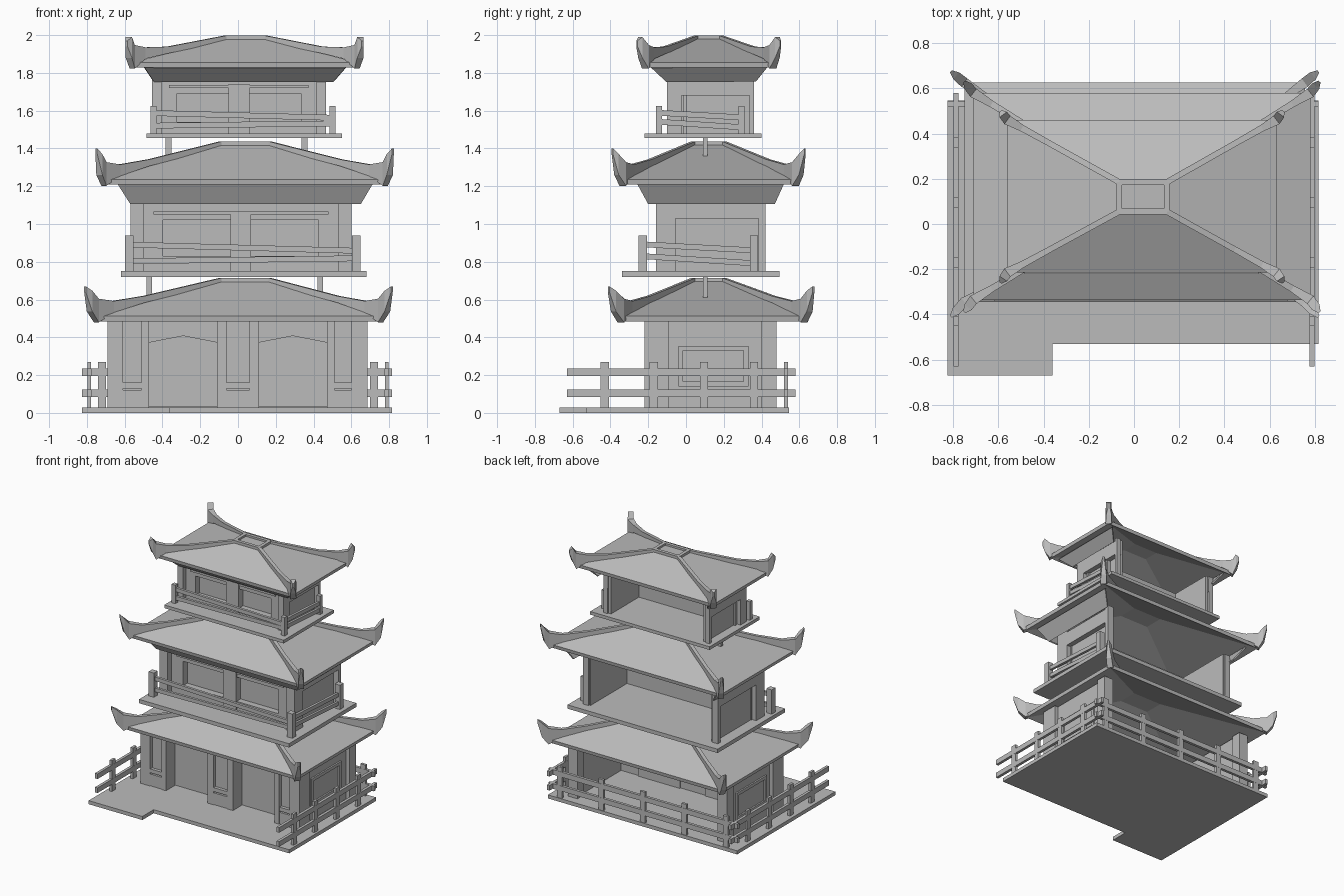
import bpy, bmesh
from mathutils import Vector

cube = bpy.data.objects.get("Cube")
if cube:
    bpy.data.objects.remove(cube, do_unlink=True)

GREY = (0.5, 0.5, 0.5, 1)
mat = bpy.data.materials.new("plain grey")
mat.use_nodes = True
mat.diffuse_color = GREY
mat.node_tree.nodes["Principled BSDF"].inputs["Base Color"].default_value = GREY


def finish(name, bm):
    bmesh.ops.recalc_face_normals(bm, faces=bm.faces)
    me = bpy.data.meshes.new(name)
    bm.to_mesh(me)
    bm.free()
    me.materials.append(mat)
    ob = bpy.data.objects.new(name, me)
    bpy.context.collection.objects.link(ob)
    return ob


def box(name, x, y, z):
    bm = bmesh.new()
    bmesh.ops.create_cube(bm, size=1)
    for v in bm.verts:
        v.co = [r[0] + (c + 0.5) * (r[1] - r[0]) for c, r in zip(v.co, (x, y, z))]
    return finish(name, bm)


def strip(name, points, widths, heights):
    """Rectangular section swept along a path, widths level, heights along z."""
    bm = bmesh.new()
    pts = [Vector(p) for p in points]
    rings = []
    for i, p in enumerate(pts):
        d = pts[min(i + 1, len(pts) - 1)] - pts[max(i - 1, 0)]
        side = Vector((d.y, -d.x, 0)).normalized() * widths[i] / 2
        up = Vector((0, 0, heights[i] / 2))
        rings.append([bm.verts.new(p + s) for s in
                      (side + up, up - side, -side - up, side - up)])
    for a, b in zip(rings, rings[1:]):
        for k in range(4):
            bm.faces.new((a[k], a[k - 1], b[k - 1], b[k]))
    bm.faces.new(rings[0])
    bm.faces.new(rings[-1])
    return finish(name, bm)


def beam(name, p, q, w=0.02, h=0.03):
    return strip(name, (p, q), (w, w), (h, h))


def corners(x, y, z):
    return [Vector((x[i], y[j], z)) for i, j in ((0, 0), (1, 0), (1, 1), (0, 1))]


def roof(name, ridge_x, ridge_y, eave_x, eave_y, tip_x, tip_y, z_ridge, z_eave, z_tip):
    top = corners(ridge_x, ridge_y, z_ridge)
    end = corners(eave_x, eave_y, z_eave)
    tip = corners(tip_x, tip_y, z_tip - 0.015)
    # Hollow hipped sheet
    bm = bmesh.new()
    vt, ve = ([bm.verts.new(p) for p in ring] for ring in (top, end))
    bm.faces.new(vt)
    for k in range(4):
        n = (k + 1) % 4
        bm.faces.new((vt[k], ve[k], ve[n], vt[n]))
    ob = finish(name, bm)
    if ob.data.polygons[0].normal.z < 0:
        ob.data.flip_normals()
    ob.modifiers.new("thickness", 'SOLIDIFY').thickness = 0.028
    # Hip ribs that deepen into upturned horns, and the ridge rim
    for k in range(4):
        path = [top[k], top[k].lerp(end[k], 0.62), top[k].lerp(end[k], 0.87),
                end[k].copy(), end[k].lerp(tip[k], 0.6), tip[k]]
        path[1].z += 0.018
        for p, rise in zip(path[2:5], (0.05, 0.03, 0.08)):
            p.z = z_eave + rise
        strip(name + "_hip_rib", path, (0.026, 0.026, 0.03, 0.045, 0.04, 0.012),
              (0.03, 0.035, 0.06, 0.125, 0.11, 0.03))
        beam(name + "_ridge_rim", top[k], top[(k + 1) % 4], 0.026, 0.03)


def soffit(name, upper, lower):
    """Flared band between the wall tops and the eaves, open at the back."""
    bm = bmesh.new()
    a, b = ([bm.verts.new(p) for p in corners(*r)] for r in (upper, lower))
    for k in (0, 1, 3):
        n = (k + 1) % 4
        bm.faces.new((a[k], a[n], b[n], b[k]))
    finish(name, bm).modifiers.new("thickness", 'SOLIDIFY').thickness = 0.01


# Ground slab with a step at the front
bm = bmesh.new()
outline = [(-.825, -.67), (-.36, -.67), (-.36, -.53), (.815, -.53), (.815, .545), (-.825, .545)]
base = bm.faces.new([bm.verts.new((x, y, 0)) for x, y in outline])
ext = bmesh.ops.extrude_face_region(bm, geom=[base])
bmesh.ops.translate(bm, vec=(0, 0, 0.028),
                    verts=[v for v in ext["geom"] if isinstance(v, bmesh.types.BMVert)])
finish("ground_slab", bm)

# Ground storey: three front piers, recessed arched doors, side walls, open back
Z0 = (0.02, 0.5)
for name, x0, x1, p0, p1 in (("left_end", .47, .685, .51, .60), ("middle", -.11, .11, -.06, .06),
                             ("right_end", -.69, -.47, -.61, -.51)):
    box(name + "_pier", (x0, x1), (-.19, -.09), Z0)
    for a, b in ((x0, p0), (p1, x1)):
        box(name + "_pier_post", (a, b), (-.22, -.12), Z0)
    box(name + "_pier_rail", (p0, p1), (-.215, -.17), (.13, .16))
    box(name + "_pier_foot", (p0, p1), (-.215, -.17), (.02, .12))
for x0, x1 in ((-.47, -.11), (.11, .47)):
    box("door_wall", (x0, x1), (-.10, -.08), Z0)
    bm = bmesh.new()
    arch = [(x0, .03), (x1, .03), (x1, .375), ((x0 + x1) / 2, .41), (x0, .375)]
    bm.faces.new([bm.verts.new((x, -.108, z)) for x, z in arch])
    finish("arched_door", bm).modifiers.new("thickness", 'SOLIDIFY').thickness = 0.008
for s, xo in ((1, .685), (-1, -.69)):
    box("side_front_post", sorted((xo, xo - s * .08)), (-.22, -.14), Z0)
    box("side_back_post", sorted((xo, xo - s * .08)), (.40, .48), Z0)
    xi = xo - s * .03
    box("side_wall", sorted((xi, xi - s * .03)), (-.14, .40), Z0)
    for y, z in (((-.04, .33), (.33, .355)), ((-.04, .33), (.14, .165)),
                 ((-.04, -.015), (.14, .355)), ((.305, .33), (.14, .355))):
        box("side_window_frame", sorted((xi, xi + s * .012)), y, z)

# Ground fence along the sides and back
for z in (.105, .215):
    for x in (-.787, .787):
        beam("side_fence_rail", (x, -.63, z), (x, .58, z), .022, .04)
    beam("back_fence_rail", (-.825, .53, z), (.815, .53, z), .022, .04)
for y in (-.43, -.17, .095, .36):
    for x in (-.787, .787):
        box("side_fence_post", (x - .01, x + .01), (y - .022, y + .022), (.02, .27))
for x in (-.72, -.36, 0, .36, .72):
    box("back_fence_post", (x - .022, x + .022), (.52, .54), (.02, .27))

roof("lower_roof", (-.09, .165), (.04, .20), (-.75, .755), (-.345, .625),
     (-.81, .815), (-.41, .675), .70, .512, .67)


def storey(name, px, py, z, t, wx, wy, top, pillar, rail_x, rail_y, post_h, win, legs):
    """Upper storey: floor plate, walls with an open back, and a balcony rail."""
    floor = z + t
    box(name + "_floor", px, py, (z, floor))
    h = (floor - .005, top + .05)
    cx, w = sum(wx) / 2, pillar
    yw = wy[0] + w * .7
    for s, xo in ((-1, wx[0]), (1, wx[1])):
        box(name + "_front_pillar", sorted((xo, xo - s * w)), (wy[0], wy[0] + w * 1.5), h)
        box(name + "_back_pillar", sorted((xo, xo - s * w * .7)), (wy[1] - w * .5, wy[1]), h)
        xi = xo - s * .04
        box(name + "_side_wall", sorted((xi, xi - s * .02)), (yw, wy[1] - .01), h)
        box(name + "_side_beam", sorted((xo, xi)), (yw, wy[1]), (top - .08, top + .03))
    # Front wall with two deep window bays
    box(name + "_front_wall", (wx[0] + w / 2, wx[1] - w / 2), (yw + .05, yw + .07), h)
    x0, x1 = wx[0] + w, wx[1] - w
    inset = (x1 - x0) * .1
    box(name + "_lintel", (x0, x1), (yw, yw + .06), (win[1], h[1]))
    box(name + "_sill", (x0, x1), (yw, yw + .06), (floor - .005, win[0]))
    for a, b in ((x0, x0 + inset), (cx - .05, cx + .05), (x1 - inset, x1)):
        box(name + "_window_jamb", (a, b), (yw, yw + .06), (floor, top))
    box(name + "_middle_post", (cx - .055, cx + .055), (yw - .015, yw), (floor, win[1] + .05))
    box(name + "_head_trim", (x0 + inset / 2, x1 - inset / 2), (yw - .01, yw),
        (win[1] + .03, win[1] + .045))
    # Balcony posts and slightly tilted rails along the front and the left side
    r = w * .32
    (ax, bx), (ay, by) = rail_x, rail_y
    for x, y in ((ax, ay), (bx, ay), (bx, by)):
        box(name + "_rail_post", (x - r, x + r), (y - r, y + r), (floor - .005, floor + post_h))
    for za, zb in ((.74, .57), (.28, .36)):
        beam(name + "_front_rail", (ax, ay, floor + za * post_h), (bx, ay, floor + zb * post_h))
    for za, zb in ((.75, .58), (.42, .22)):
        beam(name + "_side_rail", (bx, ay, floor + za * post_h), (bx, by, floor + zb * post_h))
    # Stub legs that rest on the roof below
    for x in legs:
        box(name + "_stub_leg", (x - .015, x + .015), (.09, .115), (z - .11, z))


storey("middle", (-.62, .68), (-.34, .495), .72, .03, (-.57, .60), (-.16, .42), 1.11, .07,
       (-.575, .625), (-.23, .36), .19, (.83, 1.02), (-.47, .435))
soffit("middle_soffit", ((-.64, .715), (-.26, .52), 1.215), ((-.57, .65), (-.20, .47), 1.105))
roof("middle_roof", (-.09, .165), (.04, .20), (-.71, .78), (-.335, .58),
     (-.75, .82), (-.39, .63), 1.423, 1.235, 1.40)

storey("top", (-.485, .55), (-.22, .40), 1.455, .025, (-.455, .465), (-.10, .36), 1.76, .05,
       (-.448, .50), (-.143, .295), .145, (1.54, 1.69), (-.368, .352))
soffit("top_soffit", ((-.49, .565), (-.18, .43), 1.835), ((-.44, .50), (-.10, .37), 1.76))
roof("top_roof", (-.065, .145), (.055, .185), (-.56, .63), (-.215, .46),
     (-.59, .66), (-.26, .50), 1.983, 1.855, 1.97)
